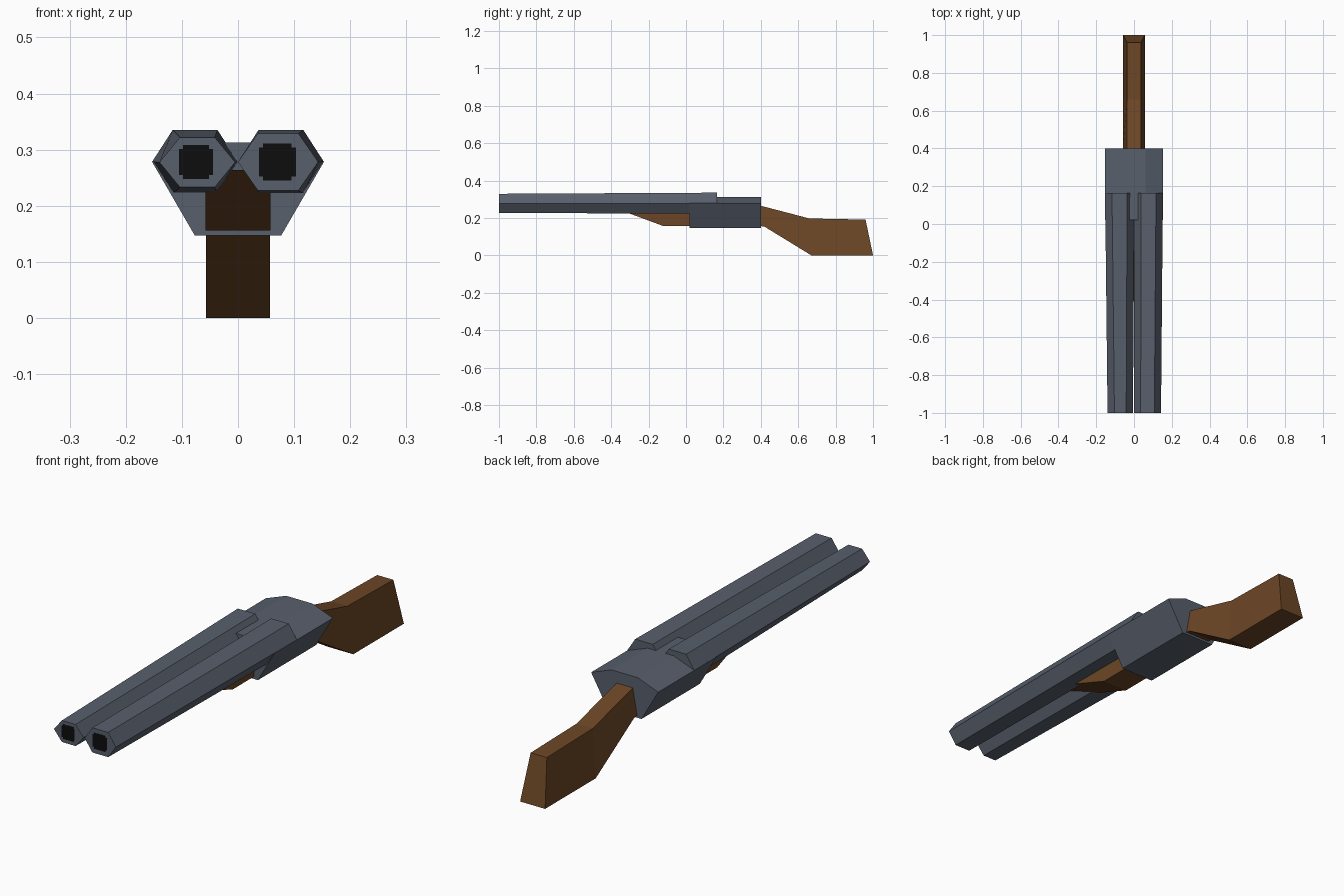
import bpy, bmesh

if "Cube" in bpy.data.objects:
    bpy.data.objects.remove(bpy.data.objects["Cube"])


def material(name, color):
    m = bpy.data.materials.new(name)
    m.diffuse_color = (*color, 1)
    m.use_nodes = True
    m.node_tree.nodes["Principled BSDF"].inputs["Base Color"].default_value = m.diffuse_color
    return m


METAL = material("gunmetal", (0.098, 0.115, 0.15))
WOOD = material("walnut_wood", (0.15, 0.062, 0.019))
BLACK = material("bore_black", (0.004, 0.004, 0.004))


def loft(name, rings, mat):
    """Join matching rings of points with quads and cap both ends."""
    bm = bmesh.new()
    loops = [[bm.verts.new(p) for p in ring] for ring in rings]
    n = len(rings[0])
    for a, b in zip(loops, loops[1:]):
        for i in range(n):
            j = (i + 1) % n
            bm.faces.new((a[i], a[j], b[j], b[i]))
    bm.faces.new(loops[0])
    bm.faces.new(loops[-1])
    bmesh.ops.recalc_face_normals(bm, faces=bm.faces)
    mesh = bpy.data.meshes.new(name)
    bm.to_mesh(mesh)
    bm.free()
    mesh.materials.append(mat)
    obj = bpy.data.objects.new(name, mesh)
    bpy.context.collection.objects.link(obj)
    return obj


def hexagon(x0, x1, z0, z1, flat, y):
    """Hexagon with points to the sides and flat top and bottom."""
    c, mid = (x0 + x1) / 2, (z0 + z1) / 2
    return [(x0, y, mid), (c - flat, y, z1), (c + flat, y, z1),
            (x1, y, mid), (c + flat, y, z0), (c - flat, y, z0)]


def bore(name, cx, cz, r, y):
    """Thin black plate with stepped corners."""
    s = r * 0.78
    quarter = [(r, s), (s, s), (s, r)]
    pts = []
    for _ in range(4):
        pts += quarter
        quarter = [(-b, a) for a, b in quarter]
    rings = [[(cx + a, yy, cz + b) for a, b in pts] for yy in (y - 0.001, y + 0.001)]
    loft(name, rings, BLACK)


# Barrels, slightly narrower at the muzzle
loft("barrel_left", [hexagon(-0.14, -0.005, 0.233, 0.322, 0.031, -1),
                     hexagon(-0.153, 0.0, 0.222, 0.335, 0.04, 0.165)], METAL)
loft("barrel_right", [hexagon(0.0, 0.143, 0.227, 0.329, 0.036, -1),
                      hexagon(0.0, 0.153, 0.222, 0.335, 0.04, 0.165)], METAL)
bore("bore_left", -0.075, 0.278, 0.03, -1)
bore("bore_right", 0.07, 0.278, 0.033, -1)

# Receiver block with a low crowned top
section = [(-0.153, 0.278), (-0.06, 0.313), (0.06, 0.313),
           (0.153, 0.278), (0.077, 0.147), (-0.077, 0.147)]
loft("receiver", [[(x, y, z) for x, z in section] for y in (0.02, 0.40)], METAL)


def wooden_part(name, stations, w_top, w_bottom):
    """Loft of four-cornered stations: (y_top, z_top, y_bottom, z_bottom)."""
    loft(name, [[(-w_top, yt, zt), (w_top, yt, zt),
                 (w_bottom, yb, zb), (-w_bottom, yb, zb)]
                for yt, zt, yb, zb in stations], WOOD)


# Fore-end under the barrels
wooden_part("fore_end", [(-0.41, 0.264, -0.405, 0.262),
                         (-0.12, 0.264, -0.12, 0.156),
                         (0.03, 0.264, 0.03, 0.156)], 0.058, 0.058)

# Butt stock, narrower along its upper edge
wooden_part("stock", [(0.39, 0.267, 0.39, 0.158),
                      (0.40, 0.265, 0.42, 0.153),
                      (0.66, 0.197, 0.67, 0.0),
                      (0.96, 0.191, 0.995, 0.0)], 0.037, 0.057)
bpy.data.objects["stock"].data.vertices[-1].co.y = 1.0
bpy.data.objects["stock"].data.vertices[-2].co.y = 1.0
